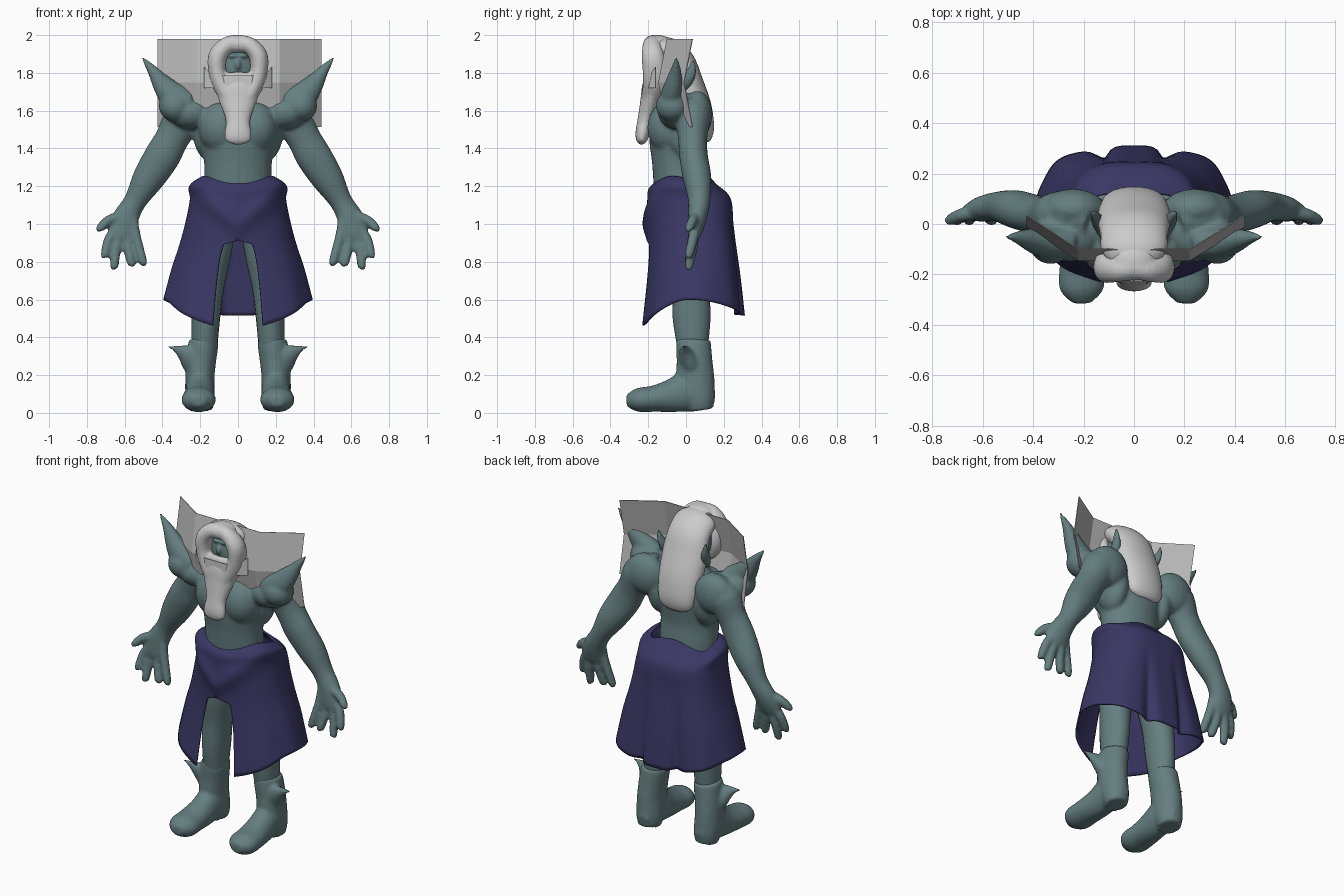
import bpy, bmesh, math
from mathutils import Vector, Matrix

cube = bpy.data.objects.get("Cube")
if cube:
    bpy.data.objects.remove(cube, do_unlink=True)


def material(name, rgb):
    m = bpy.data.materials.new(name)
    m.use_nodes = True
    m.diffuse_color = (*rgb, 1)
    bsdf = next(n for n in m.node_tree.nodes if n.type == 'BSDF_PRINCIPLED')
    bsdf.inputs["Base Color"].default_value = (*rgb, 1)
    bsdf.inputs["Roughness"].default_value = 0.8
    return m


SKIN = material("teal skin", (0.13, 0.21, 0.215))
CLOTH = material("navy cloth", (0.042, 0.039, 0.13))
HAIR = material("pale hair", (0.6, 0.6, 0.6))
PANEL = material("grey panel", (0.5, 0.5, 0.5))


def finish(bm, name, mat, voxel=0, smooth=True, solid=0):
    """Turn a bmesh into an object, optionally fused into one organic skin."""
    bmesh.ops.recalc_face_normals(bm, faces=bm.faces)
    me = bpy.data.meshes.new(name)
    bm.to_mesh(me)
    bm.free()
    me.materials.append(mat)
    me.polygons.foreach_set("use_smooth", [smooth] * len(me.polygons))
    ob = bpy.data.objects.new(name, me)
    bpy.context.collection.objects.link(ob)
    if voxel:
        r = ob.modifiers.new("fuse", 'REMESH')
        r.mode, r.voxel_size, r.use_smooth_shade = 'VOXEL', voxel, True
        s = ob.modifiers.new("relax", 'SMOOTH')
        s.factor, s.iterations = 0.5, 5
    if solid:
        s = ob.modifiers.new("thickness", 'SOLIDIFY')
        s.thickness, s.offset = solid, 0


def spline(pts, steps=4):
    """Catmull-Rom samples through points of any dimension."""
    out = []
    for i in range(len(pts) - 1):
        a, b, c, d = (pts[max(0, min(len(pts) - 1, i + k))] for k in (-1, 0, 1, 2))
        for j in range(steps):
            t = j / steps
            out.append([0.5 * (2 * q + (r - p) * t + (2 * p - 5 * q + 4 * r - s) * t * t
                               + (3 * q - p - 3 * r + s) * t ** 3)
                        for p, q, r, s in zip(a, b, c, d)])
    return out + [list(pts[-1])]


def loft(bm, pts, sides=(1,), n=20):
    """Closed tube through (x, y, z, half width, half depth), mirrored per side."""
    path = spline(pts)
    for sx in sides:
        P = [Vector((p[0] * sx, p[1], p[2])) for p in path]
        rings = []
        for i, p in enumerate(path):
            t = (P[min(i + 1, len(P) - 1)] - P[max(i - 1, 0)]).normalized()
            s = Vector((1, 0, 0))
            s = (s - t * s.dot(t)).normalized()
            u = t.cross(s)
            rings.append([bm.verts.new(P[i] + s * max(p[3], .003) * math.cos(k * math.tau / n)
                                       + u * max(p[4], .003) * math.sin(k * math.tau / n))
                          for k in range(n)])
        for a, b in zip(rings, rings[1:]):
            for k in range(n):
                bm.faces.new((a[k], a[(k + 1) % n], b[(k + 1) % n], b[k]))
        bm.faces.new(rings[0])
        bm.faces.new(rings[-1])


def ball(bm, c, r, sides=(1,)):
    for sx in sides:
        M = Matrix.Translation((c[0] * sx, c[1], c[2])) @ Matrix.Diagonal((*r, 1))
        bmesh.ops.create_uvsphere(bm, u_segments=20, v_segments=12, radius=1, matrix=M)


BOTH = (1, -1)

# torso, pectorals, flanks and neck
bm = bmesh.new()
loft(bm, [(0, -.02, 1.02, .17, .13), (0, -.03, 1.2, .18, .14), (0, -.04, 1.33, .18, .14),
          (0, -.04, 1.48, .2, .155), (0, -.02, 1.6, .2, .13), (0, -.03, 1.68, .12, .09),
          (0, -.06, 1.78, .07, .07)], n=28)
ball(bm, (.09, -.09, 1.51), (.12, .115, .14), BOTH)
ball(bm, (.16, .0, 1.5), (.08, .11, .16), BOTH)
# arms
loft(bm, [(.18, .02, 1.59, .1, .11), (.28, .035, 1.57, .11, .1), (.345, .035, 1.46, .09, .078),
          (.4, .04, 1.36, .095, .076), (.475, .06, 1.24, .085, .075),
          (.545, .07, 1.12, .06, .058), (.595, .06, 1.03, .07, .05),
          (.615, .045, .95, .075, .036), (.62, .035, .92, .06, .025)], BOTH)
# fingers
for base, tip in (((.56, 1.04), (.503, .8)), ((.585, .95), (.565, .79)), ((.62, .95), (.655, .775)),
                  ((.65, .97), (.705, .835)), ((.63, 1.04), (.73, .975))):
    mid = [(a + b) / 2 + o for a, b, o in zip(base, tip, (.008, .01))]
    loft(bm, [(base[0], .045, base[1], .028, .028), (mid[0], .035, mid[1], .027, .027),
              (tip[0], .015, tip[1], .023, .023), (tip[0], .012, tip[1] - .015, .012, .012)], BOTH, 12)
# shoulder guards with a tapering spike
ball(bm, (.24, .06, 1.58), (.125, .08, .125), BOTH)
ball(bm, (.25, -.04, 1.59), (.12, .11, .09), BOTH)
ball(bm, (.33, -.07, 1.625), (.09, .09, .085), BOTH)
loft(bm, [(.27, -.07, 1.63, .08, .07), (.345, -.075, 1.68, .075, .06), (.4, -.065, 1.74, .055, .048),
          (.45, -.055, 1.81, .03, .03), (.51, -.05, 1.885, .006, .006)], BOTH)
finish(bm, "torso_and_arms", SKIN, voxel=.01)

# head with brow, nose and swept back ears
bm = bmesh.new()
ball(bm, (0, -.09, 1.82), (.11, .1, .14))
ball(bm, (0, -.185, 1.84), (.018, .025, .03))
ball(bm, (.025, -.175, 1.89), (.028, .02, .014), BOTH)
loft(bm, [(.09, -.05, 1.7, .04, .04), (.135, .0, 1.75, .03, .033), (.155, .03, 1.81, .018, .026),
          (.165, .04, 1.87, .004, .006)], BOTH)
finish(bm, "head", SKIN, voxel=.008)

# legs
bm = bmesh.new()
loft(bm, [(.11, .02, 1.08, .11, .12), (.14, .02, .85, .105, .12), (.16, .025, .66, .085, .1),
          (.17, .03, .5, .075, .1), (.178, .035, .34, .068, .08)], BOTH)
finish(bm, "legs", SKIN)

# boots with an outer spur
bm = bmesh.new()
loft(bm, [(.182, .04, .388, .075, .09), (.184, .04, .36, .08, .093), (.195, .045, .28, .08, .095),
          (.202, .05, .19, .078, .1), (.2, .07, .08, .078, .085), (.198, .08, .015, .065, .065)], BOTH)
loft(bm, [(.198, .15, .07, .03, .03), (.198, .1, .085, .07, .07), (.2, .02, .115, .077, .11),
          (.202, -.07, .092, .08, .09), (.208, -.17, .075, .088, .07), (.208, -.26, .068, .087, .062),
          (.207, -.315, .065, .035, .03)], BOTH)
loft(bm, [(.19, .03, .24, .08, .075), (.235, .015, .28, .075, .055), (.28, .0, .315, .05, .035),
          (.325, -.008, .338, .022, .016), (.375, -.01, .355, .004, .004)], BOTH)
finish(bm, "boots", SKIN, voxel=.01)

# skirt: rings of (height, half width, front, back), open in front below the crotch
bm = bmesh.new()
ROWS = spline([(1.23, .2, -.17, .12), (1.195, .255, -.195, .155), (1.13, .25, -.2, .23),
               (1.0, .275, -.2, .245), (.88, .305, -.2, .26), (.74, .345, -.215, .28),
               (.55, .385, -.245, .302)], 6)
COLS = 120
grid = []
for z, rx, yf, yb in ROWS:
    drop = max(0, min(1, (1.05 - z) / .5))
    gap = .035 + .075 * ((.92 - z) / .37) ** .4 if z < .92 else 0
    slit = math.asin(min(1, gap / rx))
    row = []
    for i in range(COLS + 1):
        a = slit + (math.tau - 2 * slit) * i / COLS
        front, side = math.cos(a), math.sin(a)
        back = max(0, -front)
        # two valleys behind with a flute between them, soft waves elsewhere
        valley = math.exp(-((abs(a - math.pi) - .3) / .1) ** 2)
        fold = 1 + drop * (.015 * math.cos(8 * a) - .13 * valley)
        x = rx * math.copysign(abs(side) ** .85, side) * fold
        y = (yf * front if front > 0 else yb * back ** .68) * fold + .02 * abs(side)
        hem = drop ** 2 * (-.1 * max(0, front) ** 2 + .05 * side * side - .035 * back)
        crest = .02 * math.cos(3 * a) * max(0, (z - 1.1) / .13)
        # gathered cloth running from the hips down to the crotch
        drape = math.exp(-((z - 1.0 - .75 * abs(x)) / .06) ** 2) * max(0, front)
        row.append(bm.verts.new((x, y - .025 * drape, z + hem - crest)))
    grid.append(row)
for a, b in zip(grid, grid[1:]):
    for i in range(COLS):
        bm.faces.new((a[i], a[i + 1], b[i + 1], b[i]))
bmesh.ops.remove_doubles(bm, verts=bm.verts, dist=.0005)
finish(bm, "skirt", CLOTH, solid=.01)

# long hair down the back
bm = bmesh.new()
loft(bm, [(0, -.15, 1.93, .1, .05), (0, -.1, 1.92, .13, .07), (0, -.03, 1.86, .135, .075),
          (0, .01, 1.75, .145, .08), (0, .055, 1.62, .14, .08), (0, .09, 1.52, .125, .06),
          (0, .1, 1.46, .105, .04), (0, .1, 1.435, .06, .02)], n=28)
finish(bm, "back_hair", HAIR)

# crown ring around the face and the beard below it
bm = bmesh.new()
ball(bm, (0, -.15, 1.955), (.085, .075, .046))
loft(bm, [(0, -.175, 1.955, .05, .045), (.06, -.18, 1.945, .045, .05), (.107, -.175, 1.89, .05, .06),
          (.11, -.165, 1.81, .047, .065), (.088, -.17, 1.74, .05, .06), (.04, -.19, 1.65, .04, .045)], BOTH)
loft(bm, [(0, -.17, 1.8, .1, .04), (0, -.18, 1.73, .125, .052), (0, -.19, 1.65, .1, .052),
          (0, -.215, 1.55, .065, .042), (0, -.23, 1.48, .072, .038), (0, -.235, 1.44, .065, .028),
          (0, -.235, 1.42, .02, .01)])
finish(bm, "crown_hair_and_beard", HAIR, voxel=.008)


def sheet(name, columns, mat):
    """Thin folded sheet from columns of stacked points."""
    bm = bmesh.new()
    cols = [[bm.verts.new(p) for p in c] for c in columns]
    for a, b in zip(cols, cols[1:]):
        for i in range(len(a) - 1):
            bm.faces.new((a[i], a[i + 1], b[i + 1], b[i]))
    finish(bm, name, mat, smooth=False, solid=.004)


# folded collar panel behind the face, creased at mid height
sheet("collar_panel", [[(x, y, 1.515), (x, y - .045, 1.75), (x, y, 1.98)]
                       for x, y in ((-.425, .035), (-.22, -.1), (.22, -.1), (.44, .035))], PANEL)

# cheek band
sheet("cheek_band", [[(x, y, 1.72), (x, y, top)]
                     for x, y, top in ((-.18, -.16, 1.83), (-.14, -.19, 1.79), (-.07, -.225, 1.785),
                                       (.07, -.225, 1.785), (.14, -.19, 1.79), (.18, -.16, 1.83))], HAIR)
